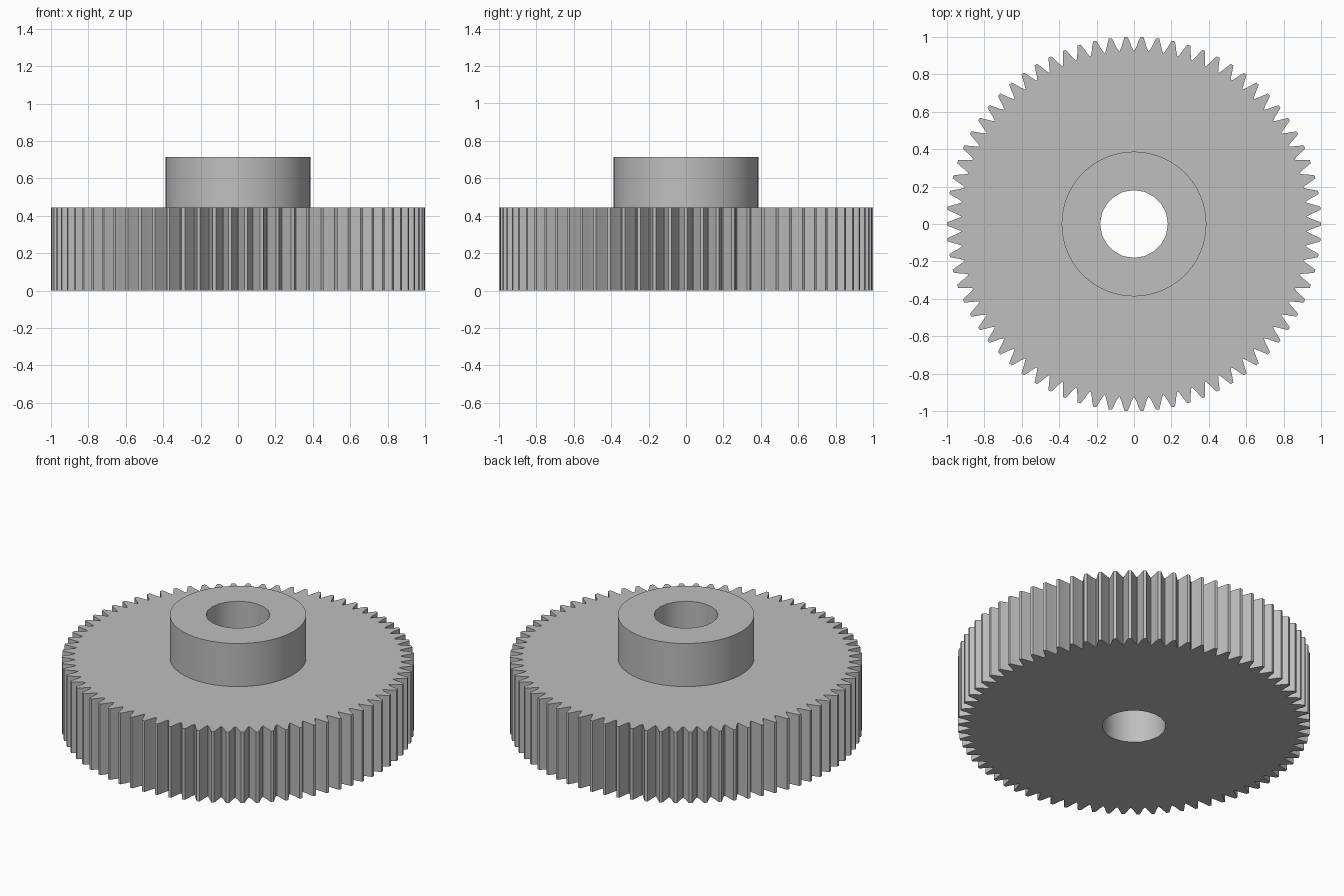
import bpy, bmesh, math
from math import pi, cos, sin

cube = bpy.data.objects.get("Cube")
if cube:
    bpy.data.objects.remove(cube)

TEETH = 74
WHEEL_H, TOTAL_H = 0.445, 0.715
HUB_R, BORE_R = 0.387, 0.181

# Half-tooth flank: (fraction of pitch from the tooth centre, radius)
FLANK = [(0.48, 0.926), (0.34, 0.948), (0.22, 0.975), (0.10, 1.0)]

grey = bpy.data.materials.new("steel grey")
grey.use_nodes = True
colour = (0.52, 0.52, 0.52, 1)
grey.diffuse_color = colour
grey.node_tree.nodes["Principled BSDF"].inputs["Base Color"].default_value = colour


def circle(r, n):
    return [(r * cos(2 * pi * i / n), r * sin(2 * pi * i / n)) for i in range(n)]


def gear_outline():
    tooth = [(-f, r) for f, r in FLANK] + [(f, r) for f, r in reversed(FLANK)]
    pitch = 2 * pi / TEETH
    return [(r * cos((i + f) * pitch), r * sin((i + f) * pitch))
            for i in range(TEETH) for f, r in tooth]


def ring(bm, points, z):
    verts = [bm.verts.new((x, y, z)) for x, y in points]
    for a, b in zip(verts, verts[1:] + verts[:1]):
        bm.edges.new((a, b))
    return verts


def wall(bm, low, high):
    n = len(low)
    for i in range(n):
        j = (i + 1) % n
        bm.faces.new((low[i], low[j], high[j], high[i]))


def cap(bm, outer, inner, up):
    edges = []
    for loop in (outer, inner):
        edges += [bm.edges.get((a, b)) for a, b in zip(loop, loop[1:] + loop[:1])]
    out = bmesh.ops.triangle_fill(bm, edges=edges, use_beauty=True)
    for f in out["geom"]:
        if isinstance(f, bmesh.types.BMFace):
            f.normal_update()
            if f.normal.z * up < 0:
                f.normal_flip()


def finish(bm, name):
    mesh = bpy.data.meshes.new(name)
    bm.to_mesh(mesh)
    bm.free()
    mesh.materials.append(grey)
    obj = bpy.data.objects.new(name, mesh)
    bpy.context.collection.objects.link(obj)
    bpy.ops.object.select_all(action="DESELECT")
    obj.select_set(True)
    bpy.context.view_layer.objects.active = obj
    angle = 25 if name == "hub" else 8
    bpy.ops.object.shade_smooth_by_angle(angle=math.radians(angle))


hub_circle, bore_circle = circle(HUB_R, 64), circle(BORE_R, 20)

# Toothed wheel, open under the hub
bm = bmesh.new()
low, high = ring(bm, gear_outline(), 0), ring(bm, gear_outline(), WHEEL_H)
wall(bm, low, high)
cap(bm, low, ring(bm, bore_circle, 0), -1)
cap(bm, high, ring(bm, hub_circle, WHEEL_H), 1)
finish(bm, "gear_wheel")

# Hub with the bore running through the whole gear
bm = bmesh.new()
low, high = ring(bm, hub_circle, WHEEL_H), ring(bm, hub_circle, TOTAL_H)
wall(bm, low, high)
bore_low, bore_high = ring(bm, bore_circle, 0), ring(bm, bore_circle, TOTAL_H)
wall(bm, bore_high, bore_low)
cap(bm, high, bore_high, 1)
finish(bm, "hub")
